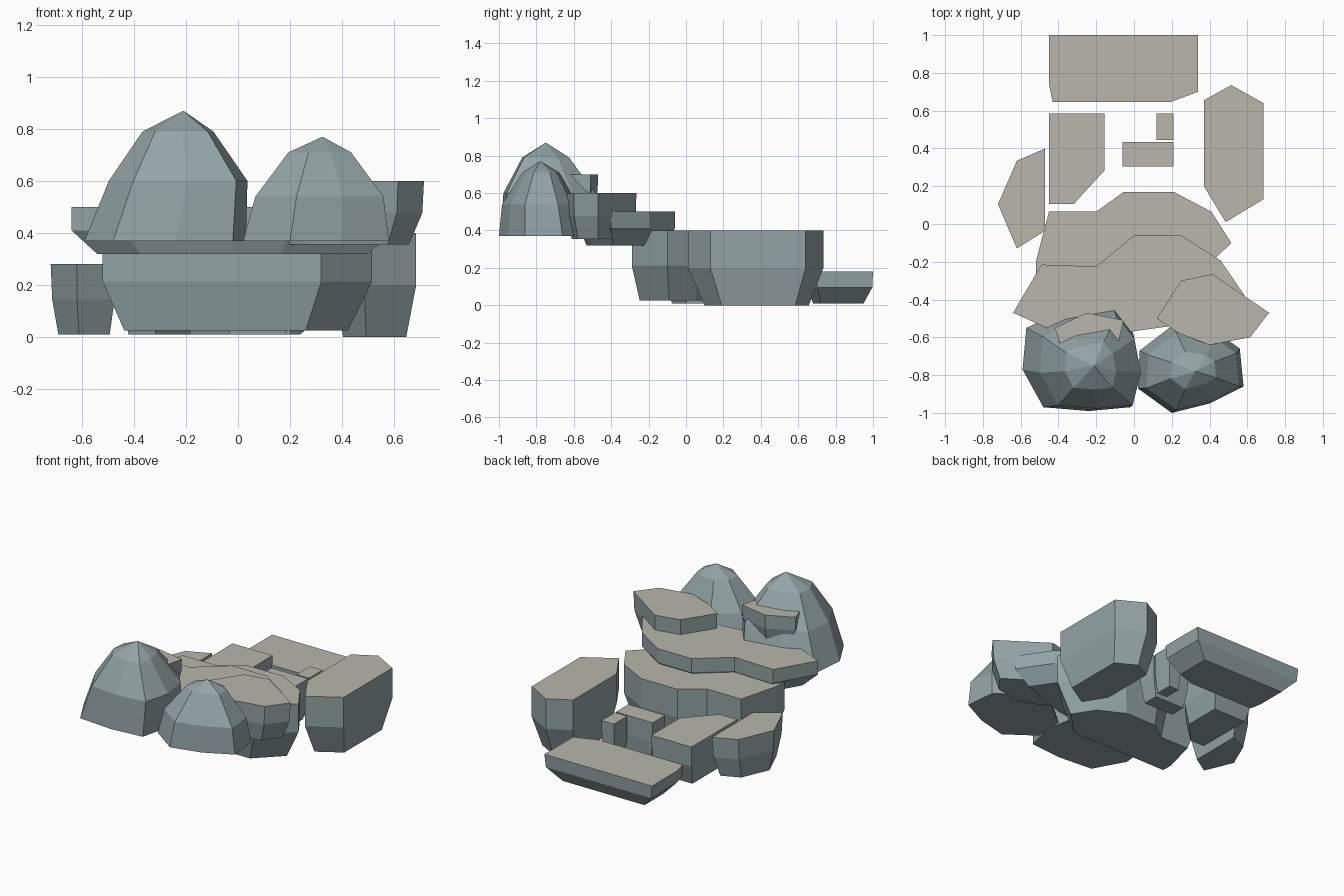
import bpy, bmesh

if "Cube" in bpy.data.objects:
    bpy.data.objects.remove(bpy.data.objects["Cube"])


def material(name, rgb):
    m = bpy.data.materials.new(name)
    m.diffuse_color = (*rgb, 1)
    m.use_nodes = True
    m.node_tree.nodes["Principled BSDF"].inputs["Base Color"].default_value = m.diffuse_color
    return m


ROCK = material("blue_grey_rock", (0.29, 0.37, 0.38))
SAND = material("sandy_top", (0.48, 0.47, 0.41))


def stack(name, rings, apex=None):
    """Skin stacked rings from bottom to top, ending flat or in an apex."""
    bm = bmesh.new()
    loops = [[bm.verts.new(p) for p in ring] for ring in rings]
    n = len(loops[0])
    bm.faces.new(loops[0][::-1])
    for low, high in zip(loops, loops[1:]):
        for i in range(n):
            j = (i + 1) % n
            bm.faces.new((low[i], low[j], high[j], high[i]))
    cap = None
    if apex:
        tip = bm.verts.new(apex)
        for i in range(n):
            bm.faces.new((loops[-1][i], loops[-1][(i + 1) % n], tip))
    else:
        cap = bm.faces.new(loops[-1])
        cap.material_index = 1
    bmesh.ops.recalc_face_normals(bm, faces=bm.faces)
    me = bpy.data.meshes.new(name)
    bm.to_mesh(me)
    bm.free()
    me.materials.append(ROCK)
    me.materials.append(SAND)
    ob = bpy.data.objects.new(name, me)
    bpy.context.collection.objects.link(ob)


def scaled(outline, centre, s, z, shift=(0, 0)):
    return [(centre[0] + (x - centre[0]) * s + shift[0],
             centre[1] + (y - centre[1]) * s + shift[1], z) for x, y in outline]


def slab(name, outline, top, bottom, taper=0.8, waist=0.98):
    """Flat-topped stone whose lower half narrows."""
    n = len(outline)
    c = (sum(p[0] for p in outline) / n, sum(p[1] for p in outline) / n)
    stack(name, [scaled(outline, c, taper, bottom),
                 scaled(outline, c, waist, (top + bottom) / 2),
                 scaled(outline, c, 1, top)])


def dome(name, outline, apex, mid, high):
    """Faceted boulder: each ring is (scale, height, shift)."""
    c = apex[:2]
    stack(name, [scaled(outline, c, 1, 0.37), scaled(outline, c, *mid),
                 scaled(outline, c, *high)], apex)


# Low stones around the back
slab("back_slab", [(-.45, 1), (-.45, .74), (-.43, .645), (.19, .645), (.34, .7), (.34, 1)], .18, .01, .76)
slab("left_block", [(-.45, .585), (-.45, .105), (-.32, .105), (-.155, .285), (-.155, .585)], .28, .01, .8)
slab("left_stone", [(-.47, .4), (-.62, .335), (-.72, .105), (-.62, -.13), (-.47, -.035)], .28, .01, .79, .96)
slab("right_stone", [(.37, .655), (.37, .2), (.485, .01), (.685, .13), (.685, .64), (.515, .735)], .4, 0, .77, 1)
slab("step_wide", [(-.06, .435), (-.06, .305), (.21, .305), (.21, .435)], .28, .01, .8)
slab("step_small", [(.12, .585), (.12, .445), (.21, .445), (.21, .585)], .28, .01, .8)

# Stepped terraces
slab("lower_terrace", [(-.45, .065), (-.52, -.2), (-.52, -.29), (.32, -.29), (.515, -.1),
                       (.41, .065), (.21, .17), (-.055, .17), (-.2, .065)], .4, .025, .83, 1)
slab("middle_terrace", [(-.49, -.215), (-.64, -.47), (-.44, -.56), (-.02, -.57), (.2, -.54), (.6, -.4),
                        (.46, -.195), (.25, -.06), (0, -.06), (-.2, -.225)], .5, .32, .84, 1)
slab("upper_right_terrace", [(.25, -.3), (.12, -.5), (.24, -.58), (.4, -.64), (.615, -.6),
                             (.715, -.47), (.415, -.265)], .6, .355, .82)
slab("upper_left_terrace", [(-.42, -.55), (-.38, -.67), (-.2, -.75), (-.09, -.66),
                            (-.055, -.51), (-.25, -.47)], .7, .52, .8)

# Front boulders
dome("large_boulder", [(-.59, -.77), (-.48, -.97), (-.24, -.99), (-.02, -.97), (.03, -.77),
                       (-.01, -.56), (-.12, -.42), (-.4, -.47), (-.57, -.55)], (-.21, -.75, .87),
     (.86, .6, (.04, -.02)), (.44, .79, (.01, -.02)))
dome("small_boulder", [(.02, -.87), (.2, -1), (.4, -.95), (.58, -.86), (.56, -.66),
                       (.45, -.58), (.2, -.54), (.03, -.67)], (.325, -.78, .77),
     (.88, .54, (.01, -.01)), (.43, .71, (0, 0)))
